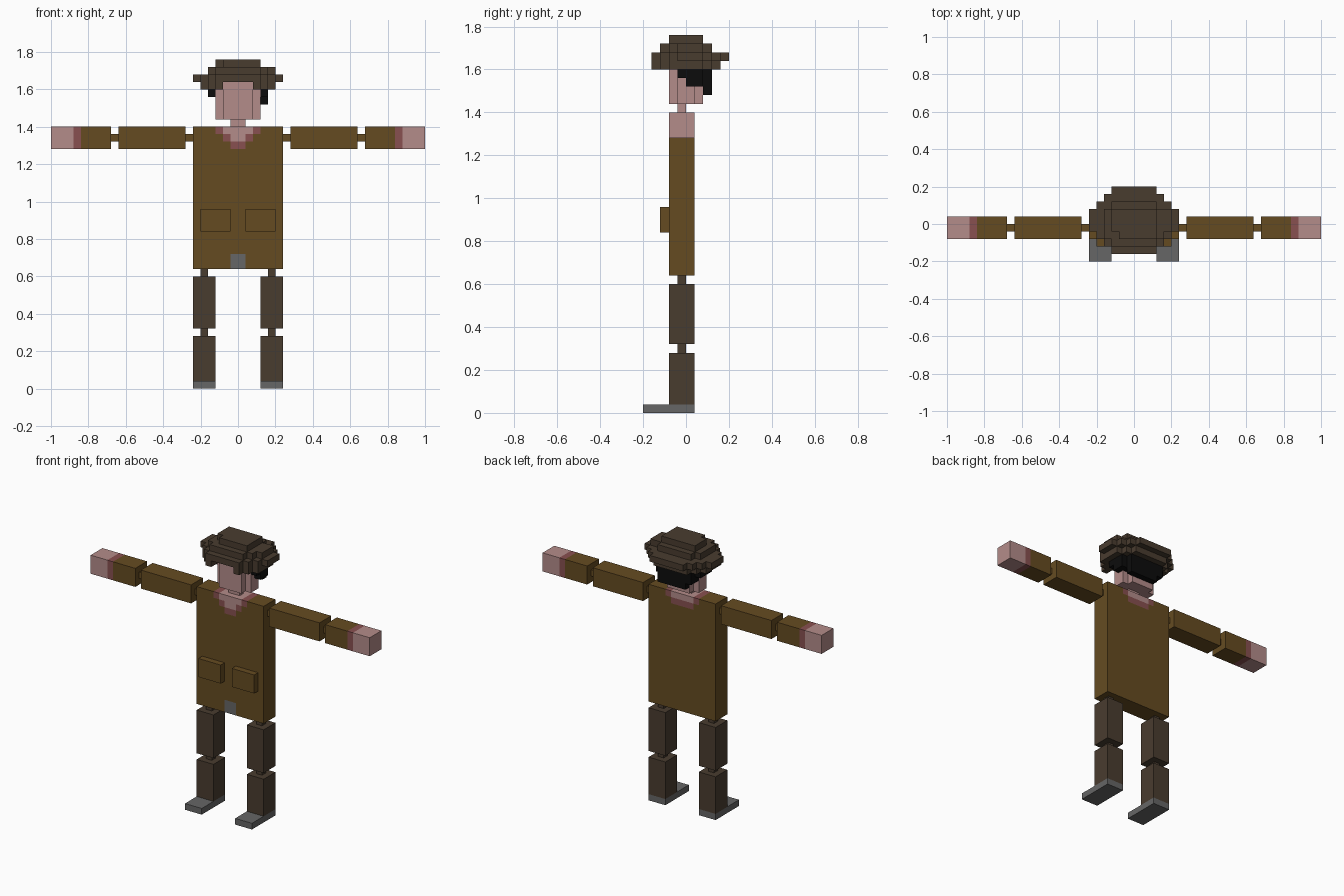
import bpy, bmesh
from mathutils import Vector

if "Cube" in bpy.data.objects:
    bpy.data.objects.remove(bpy.data.objects["Cube"])

U = 0.04  # one block


def mat(name, srgb):
    m = bpy.data.materials.new(name)
    lin = [((c / 255 + 0.055) / 1.055) ** 2.4 if c > 10 else c / 255 / 12.92 for c in srgb]
    m.diffuse_color = (*lin, 1)
    m.use_nodes = True
    m.node_tree.nodes["Principled BSDF"].inputs["Base Color"].default_value = m.diffuse_color
    return m


BROWN = mat("brown_cloth", (101, 75, 33))
SKIN = mat("skin", (180, 140, 138))
ROSE = mat("dark_skin", (136, 80, 80))
DARK = mat("dark_cloth", (73, 60, 47))
GREY = mat("grey", (102, 102, 102))
BLACK = mat("black_hair", (12, 12, 12))


def finish(bm, name, mats, rule=None):
    for f in bm.faces:
        f.material_index = rule(f.calc_center_median(), f.normal) if rule else 0
    if rule is None:
        bmesh.ops.dissolve_limit(bm, angle_limit=0.01, verts=bm.verts, edges=bm.edges)
    bmesh.ops.scale(bm, vec=(U, U, U), verts=bm.verts)
    me = bpy.data.meshes.new(name)
    bm.to_mesh(me)
    bm.free()
    for m in mats:
        me.materials.append(m)
    ob = bpy.data.objects.new(name, me)
    bpy.context.collection.objects.link(ob)


def box(name, lo, hi, mats, cuts=(), rule=None):
    """Box between two corners in blocks, sliced at (axis, position) cuts."""
    bm = bmesh.new()
    bmesh.ops.create_cube(bm, size=1)
    for v in bm.verts:
        v.co = Vector([lo[i] if v.co[i] < 0 else hi[i] for i in range(3)])
    for axis, pos in cuts:
        p, n = Vector(), Vector()
        p[axis], n[axis] = pos, 1
        bmesh.ops.bisect_plane(bm, geom=bm.verts[:] + bm.edges[:] + bm.faces[:],
                               plane_co=p, plane_no=n)
    bm.normal_update()
    finish(bm, name, mats, rule)


def cells(x0, x1, y0, y1, z0, z1):
    return {(x, y, z) for x in range(x0, x1) for y in range(y0, y1) for z in range(z0, z1)}


def blocks(name, filled, material):
    """Outer skin of a set of unit blocks."""
    bm = bmesh.new()
    for c in filled:
        for a in range(3):
            for s in (0, 1):
                nb = list(c)
                nb[a] += 2 * s - 1
                if tuple(nb) in filled:
                    continue
                b, d = (a + 1) % 3, (a + 2) % 3
                quad = []
                for i, j in ((0, 0), (1, 0), (1, 1), (0, 1)):
                    p = list(c)
                    p[a] += s
                    p[b] += i
                    p[d] += j
                    quad.append(bm.verts.new(p))
                bm.faces.new(quad if s else quad[::-1])
    bmesh.ops.remove_doubles(bm, verts=bm.verts, dist=0.001)
    bm.normal_update()
    finish(bm, name, [material])


# Torso with open collar front and back, and a grey flap at the bottom
def torso_rule(c, n):
    x = abs(c.x)
    if n.z > 0.5:
        return 1 if x < 2 else 2 if x < 3 else 0
    if abs(n.y) > 0.5:
        step = int(35 - c.z)          # rows down from the shoulders
        depth = 3 if n.y < 0 else 2
        if step < depth:
            inner = 2 - step if step < depth - 1 else 0
            outer = 3 - step
            return 1 if x < inner else 2 if x < outer else 0
        if n.y < 0 and c.z < 18 and x < 1:
            return 3
    return 0


box("torso", (-6, -2, 16), (6, 1, 35), [BROWN, SKIN, ROSE, GREY],
    [(0, x) for x in (-3, -2, -1, 1, 2, 3)] + [(2, z) for z in (18, 32, 33, 34)], torso_rule)


def pair(name, lo, hi, mats, cuts=(), rule=None):
    """A right part and its mirror image on the left."""
    box("right_" + name, lo, hi, mats, cuts, rule)
    box("left_" + name, (-hi[0], *lo[1:]), (-lo[0], *hi[1:]), mats,
        [(a, -p if a == 0 else p) for a, p in cuts], rule)


def sleeve_rule(c, n):
    return 0 if abs(c.x) < 21 else 1 if abs(c.x) < 22 else 2


pair("pocket", (1, -3, 21), (5, -2, 24), [BROWN])

# Arms
pair("shoulder_joint", (6, -1, 33), (7, 0, 34), [BROWN])
pair("upper_arm", (7, -2, 32), (16, 1, 35), [BROWN])
pair("elbow_joint", (16, -1, 33), (17, 0, 34), [BROWN])
pair("forearm_and_hand", (17, -2, 32), (25, 1, 35), [BROWN, ROSE, SKIN],
     [(0, 21), (0, 22)], sleeve_rule)

# Legs
pair("hip_joint", (4, -1, 15), (5, 0, 16), [DARK])
pair("thigh", (3, -2, 8), (6, 1, 15), [DARK])
pair("knee_joint", (4, -1, 7), (5, 0, 8), [DARK])
pair("shin", (3, -2, 1), (6, 1, 7), [DARK])
pair("shoe", (3, -5, 0), (6, 1, 1), [GREY])

# Neck and head
box("neck", (-1, -1, 35), (1, 0, 36), [SKIN])
head = cells(-2, 2, -2, 2, 36, 41) | cells(-3, 3, -1, 1, 36, 41)
blocks("head", head, SKIN)

# Hair around the back and sides, longer on the right
hair = (cells(-3, 3, 2, 3, 38, 40) | cells(-2, 3, 2, 3, 37, 38)
        | cells(-3, 3, 1, 2, 38, 40) | cells(3, 4, -1, 2, 39, 40)
        | cells(3, 4, 0, 2, 38, 39) | cells(-4, -3, -1, 2, 39, 40))
blocks("hair", hair - head, BLACK)

# Hat: drooping underside with a face notch, wide brim, stepped crown
brim = {-4: 3, -3: 4, -2: 5, -1: 6, 0: 6, 1: 6, 2: 5, 3: 4, 4: 3}
under = {-4: 3, -3: 4, -2: 5, -1: 5, 0: 5, 1: 5, 2: 4, 3: 3}
hat = set()
for y, w in brim.items():
    hat |= cells(-w, w, y, y + 1, 41, 42)
for y, w in under.items():
    hat |= cells(-w, w, y, y + 1, 40, 41)
hat -= cells(-2, 2, -4, -1, 40, 41)
hat |= cells(-3, 3, -3, 3, 42, 43) | cells(-4, 4, -2, 2, 42, 43) | cells(4, 5, -1, 2, 42, 43)
hat |= cells(-3, 3, -1, 2, 43, 44) | cells(-2, 3, -2, -1, 43, 44)
blocks("hat", hat, DARK)
